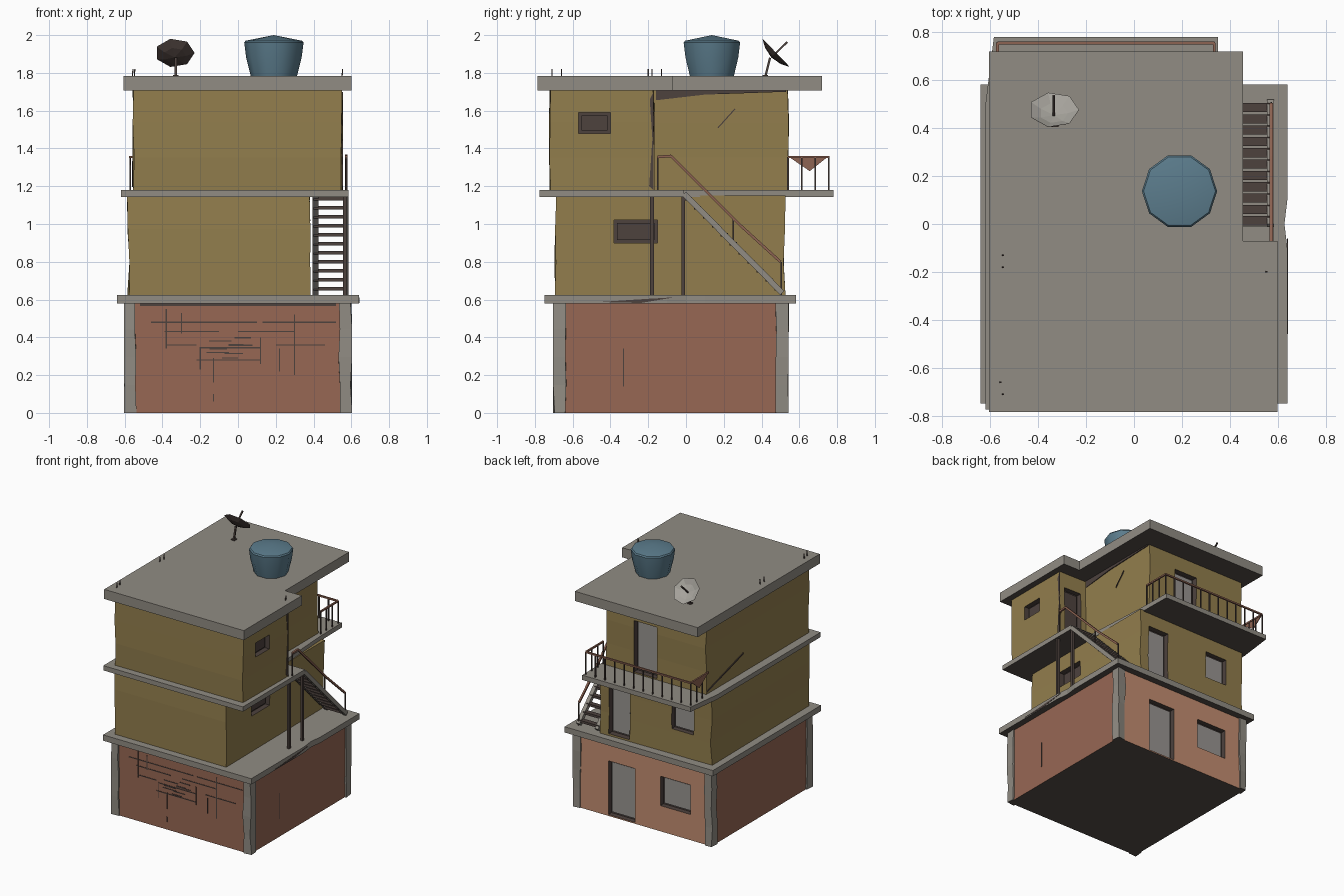
import bpy, bmesh, math, random
from mathutils import Vector, Matrix

random.seed(4)
if "Cube" in bpy.data.objects:
    bpy.data.objects.remove(bpy.data.objects["Cube"])


def material(name, r, g, b):
    m = bpy.data.materials.new(name)
    m.use_nodes = True
    m.diffuse_color = (r, g, b, 1)
    m.node_tree.nodes["Principled BSDF"].inputs["Base Color"].default_value = (r, g, b, 1)
    return m


CONCRETE = material("concrete", .282, .262, .228)
OCHRE = material("ochre_plaster", .288, .208, .074)
BRICK = material("brick_plaster", .31, .137, .088)
ORANGE = material("orange_plaster", .55, .27, .165)
DARK = material("dark_brown", .075, .054, .048)
SOOT = material("sooty_underside", .09, .074, .066)
RUST = material("rust", .27, .125, .085)
BLUE = material("tank_blue", .106, .203, .265)
PANEL = material("door_grey", .32, .3, .285)
PALE = material("pale_metal", .38, .365, .33)


def finish(bm, name, mat):
    bmesh.ops.recalc_face_normals(bm, faces=bm.faces)
    me = bpy.data.meshes.new(name)
    bm.to_mesh(me)
    bm.free()
    ob = bpy.data.objects.new(name, me)
    me.materials.append(mat)
    bpy.context.collection.objects.link(ob)
    return ob


def paint(ob, mat, direction):
    """Recolour the faces that point one way."""
    ob.data.materials.append(mat)
    for face in ob.data.polygons:
        if face.normal.dot(Vector(direction)) > .9:
            face.material_index = len(ob.data.materials) - 1


def prism(name, outline, z0, z1, mat, rings=1, wobble=0):
    """Extrude a plan outline; optional uneven rings for hand-built walls."""
    bm = bmesh.new()
    levels = []
    for i in range(rings + 1):
        z = z0 + (z1 - z0) * i / rings
        levels.append([bm.verts.new((x + random.uniform(-wobble, wobble),
                                     y + random.uniform(-wobble, wobble), z)) for x, y in outline])
    n = len(outline)
    bm.faces.new(levels[0][::-1])
    bm.faces.new(levels[-1])
    for lo, hi in zip(levels, levels[1:]):
        for i in range(n):
            j = (i + 1) % n
            bm.faces.new((lo[i], lo[j], hi[j], hi[i]))
    return finish(bm, name, mat)


def box(name, x0, x1, y0, y1, z0, z1, mat, **kw):
    return prism(name, [(x0, y0), (x1, y0), (x1, y1), (x0, y1)], z0, z1, mat, **kw)


def slab(name, outline, z0, z1):
    paint(prism(name, outline, z0, z1, CONCRETE), SOOT, (0, 0, -1))


def plate(name, points, offset, mat):
    """Thin flat plate through the given points."""
    bm = bmesh.new()
    face = bm.faces.new([bm.verts.new(p) for p in points])
    grown = bmesh.ops.extrude_face_region(bm, geom=[face], use_keep_orig=True)["geom"]
    bmesh.ops.translate(bm, vec=offset, verts=[v for v in grown if isinstance(v, bmesh.types.BMVert)])
    return finish(bm, name, mat)


def bar(name, a, b, r, mat):
    """Square bar between two points."""
    a, b = Vector(a), Vector(b)
    d = b - a
    bm = bmesh.new()
    rot = d.to_track_quat('Z', 'Y').to_matrix().to_4x4()
    bmesh.ops.create_cube(bm, size=1, matrix=Matrix.Translation((a + b) / 2) @ rot
                          @ Matrix.Diagonal((2 * r, 2 * r, d.length, 1)))
    return finish(bm, name, mat)


def lathe(name, profile, sides, mat, matrix):
    bm = bmesh.new()
    vs = [bm.verts.new((r, 0, z)) for r, z in profile]
    es = [bm.edges.new(p) for p in zip(vs, vs[1:])]
    bmesh.ops.spin(bm, geom=vs + es, axis=(0, 0, 1), cent=(0, 0, 0),
                   angle=math.tau, steps=sides, use_duplicate=False)
    bmesh.ops.remove_doubles(bm, verts=bm.verts, dist=1e-4)
    bmesh.ops.transform(bm, matrix=matrix, verts=bm.verts)
    return finish(bm, name, mat)


def opening(wall, name, side, at, a0, a1, z0, z1, pane):
    """Cut a dark recess into a wall facing +x or +y and set a panel in it."""
    def block(label, near, far, inset, mat):
        u = (a0 + inset, a1 - inset)
        v = (at + near, at + far)
        plan = (*v, *u) if side == 'x' else (*u, *v)
        return box(label, *plan, z0 + inset, z1 - inset, mat)
    cutter = block("cutter", -.04, .05, 0, DARK)
    cutter.hide_render = True
    mod = wall.modifiers.new("cut", 'BOOLEAN')
    mod.operation, mod.object, mod.solver = 'DIFFERENCE', cutter, 'EXACT'
    mod.material_mode = 'TRANSFER'
    bpy.context.view_layer.objects.active = wall
    bpy.ops.object.modifier_apply(modifier=mod.name)
    bpy.data.objects.remove(cutter)
    block(name, -.045, -.026, .016, pane)


# Ground floor: brick, with a lighter back wall and concrete corner columns
ground = box("ground_floor_walls", -.59, .59, -.69, .53, 0, .59, BRICK)
paint(ground, SOOT, (0, 0, -1))
paint(ground, ORANGE, (0, 1, 0))
opening(ground, "ground_back_door", 'y', .53, .07, .3, .01, .43, PANEL)
opening(ground, "ground_back_window", 'y', .53, -.41, -.15, .2, .43, PANEL)
for x0, x1, sx in ((-.6, -.542, "right"), (.535, .6, "left")):
    for y0, y1, sy in ((-.7, -.635, "front"), (.475, .54, "back")):
        column = box(f"column_{sy}_{sx}", x0, x1, y0, y1, 0, .59, CONCRETE, rings=4, wobble=.005)
        paint(column, SOOT, (0, 0, -1))

# Cracks and grooves in the front wall
cracks = [(-.46, .1, .48), (.13, .52, .48), (-.39, -.1, .43), (0, .3, .43),
          (-.2, .12, .345), (-.22, .12, .28), (-.38, -.22, .36), (.2, .46, .36)]
for i in range(9):
    x = random.uniform(-.22, 0)
    cracks.append((x, x + random.uniform(.05, .13), random.uniform(.27, .41)))
for x0, x1, z in cracks:
    box("wall_crack", x0, x1, -.693, -.688, z - .003, z + .003, DARK)
for x, z0, z1 in ((-.38, .34, .55), (-.3, .42, .53), (.3, .2, .52), (.22, .22, .34),
                  (-.13, .16, .29), (-.13, .06, .1), (-.2, .23, .35), (.12, .26, .4)):
    box("wall_crack", x - .003, x + .003, -.693, -.688, z0, z1, DARK)
box("side_crack", .588, .593, -.334, -.328, .14, .34, DARK)
box("front_stain", -.52, .52, -.694, -.688, .566, .582, DARK)

# First slab and middle floor
slab("first_slab", [(-.64, -.75), (.64, -.75), (.64, -.1), (.628, 0), (.64, .1),
                    (.64, .583), (-.64, .583)], .58, .625)
plate("slab_stain", [(.638, -.46, .587), (.638, -.24, .582), (.638, -.06, .612),
                     (.638, -.2, .604)], (.004, 0, 0), DARK)
middle = box("middle_floor_walls", -.58, .38, -.69, .52, .62, 1.15, OCHRE, rings=3, wobble=.007)
opening(middle, "middle_side_window", 'x', .38, -.38, -.15, .9, 1.02, DARK)
opening(middle, "middle_back_door", 'y', .52, .12, .3, .64, 1.04, PANEL)
opening(middle, "middle_back_window", 'y', .52, -.43, -.24, .82, 1.03, PANEL)

# Second slab: front landing plus back balcony
slab("second_slab", [(-.62, -.775), (.585, -.775), (.585, -.01), (.385, -.01), (.355, .5),
                     (.35, .78), (-.585, .78), (-.62, .5)], 1.143, 1.18)

# Top floor: wide front wing, narrower back
top = prism("top_floor_walls", [(-.555, -.72), (.55, -.72), (.55, -.17), (.31, -.17),
                                (.31, .54), (-.555, .54)], 1.17, 1.72, OCHRE, rings=3, wobble=.006)
opening(top, "top_side_window", 'x', .55, -.57, -.4, 1.48, 1.59, DARK)
opening(top, "top_wing_door", 'y', -.17, .36, .51, 1.19, 1.59, DARK)
opening(top, "top_back_door", 'y', .54, -.13, .07, 1.19, 1.59, PANEL)

# Stains and cracks on the upper walls
plate("eave_stain", [(.311, -.16, 1.72), (.311, -.16, 1.655), (.311, .1, 1.685),
                     (.311, .53, 1.7), (.311, .53, 1.72)], (.007, 0, 0), DARK)
plate("wing_edge_stain", [(.551, -.172, 1.7), (.551, -.192, 1.66), (.551, -.178, 1.45),
                          (.551, -.195, 1.2), (.551, -.172, 1.18)], (.006, 0, 0), DARK)
bar("wall_crack", (.314, .17, 1.51), (.314, .26, 1.61), .003, DARK)
bar("wall_crack", (-.556, .54, 1.2), (-.556, .09, 1.33), .005, DARK)

# Roof slab with leftover reinforcing rods
slab("roof_slab", [(-.605, -.785), (.6, -.785), (.6, -.07), (.455, -.07),
                   (.455, .72), (-.605, .72)], 1.708, 1.783)
for x, y in ((-.55, -.13), (-.55, -.18), (-.56, -.66), (-.55, -.71), (.55, -.2)):
    bar("roof_rod", (x, y, 1.77), (x + .004, y, 1.82), .003, DARK)

# Landing posts
for y in (-.18, -.015):
    bar("landing_post", (.565, y, .62), (.565, y, 1.16), .01, DARK)

# Outside stair
for x in (.41, .57):
    bar("stair_stringer", (x, -.01, 1.16), (x, .51, .635), .015, CONCRETE)
STEPS = 11
for i in range(STEPS):
    t = (i + .5) / STEPS
    y, z = -.01 + .52 * t, 1.158 - .525 * t
    box("stair_tread", .4, .57, y - .019, y + .019, z - .009, z + .009, DARK)

# Stair handrail
rail = [(.573, -.15, 1.355), (.573, -.08, 1.36), (.573, .28, 1.0), (.573, .5, .8)]
for a, b in zip(rail, rail[1:]):
    bar("stair_handrail", a, b, .007, RUST)
for y, z0, z1 in ((-.15, 1.17, 1.355), (.25, .9, 1.03), (.505, .62, .8)):
    bar("handrail_post", (.573, y, z0), (.573, y, z1), .004, DARK)

# Balcony railing around the back
corners = [(.335, .54), (.335, .755), (-.57, .755), (-.57, .54)]
for (xa, ya), (xb, yb), count in zip(corners, corners[1:], (3, 11, 3)):
    bar("balcony_rail", (xa, ya, 1.355), (xb, yb, 1.355), .006, RUST)
    for i in range(count):
        t = i / count
        x, y = xa + (xb - xa) * t, ya + (yb - ya) * t
        bar("balcony_baluster", (x, y, 1.17), (x, y, 1.355), .004, DARK)

# Torn sheet hanging from the end rail
plate("hanging_sheet", [(-.575, .545, 1.355), (-.575, .75, 1.355), (-.575, .655, 1.28)],
      (.006, 0, 0), RUST)

# Water tank
tank = lathe("water_tank", [(0, 0), (.122, 0), (.147, .1), (.157, .178), (.15, .188), (0, .218)],
             10, BLUE, Matrix.Translation((.19, .137, 1.782)))
bpy.ops.object.select_all(action='DESELECT')
tank.select_set(True)
bpy.context.view_layer.objects.active = tank
bpy.ops.object.shade_smooth_by_angle(angle=math.radians(40))

# Satellite dish facing up and back
tilt = Matrix.Translation((-.335, .46, 1.89)) @ Matrix.Rotation(math.radians(-46), 4, 'X')
lathe("dish_back", [(0, -.012), (.06, 0), (.105, .022)], 7, DARK, tilt)
lathe("dish_face", [(0, -.008), (.06, .004), (.105, .024)], 7, PALE, tilt)
bar("dish_arm", tilt @ Vector((0, 0, -.01)), tilt @ Vector((0, 0, .105)), .005, DARK)
bar("dish_pole", (-.33, .42, 1.78), (-.33, .445, 1.88), .006, DARK)
box("dish_foot", -.345, -.315, .405, .435, 1.78, 1.79, DARK)
